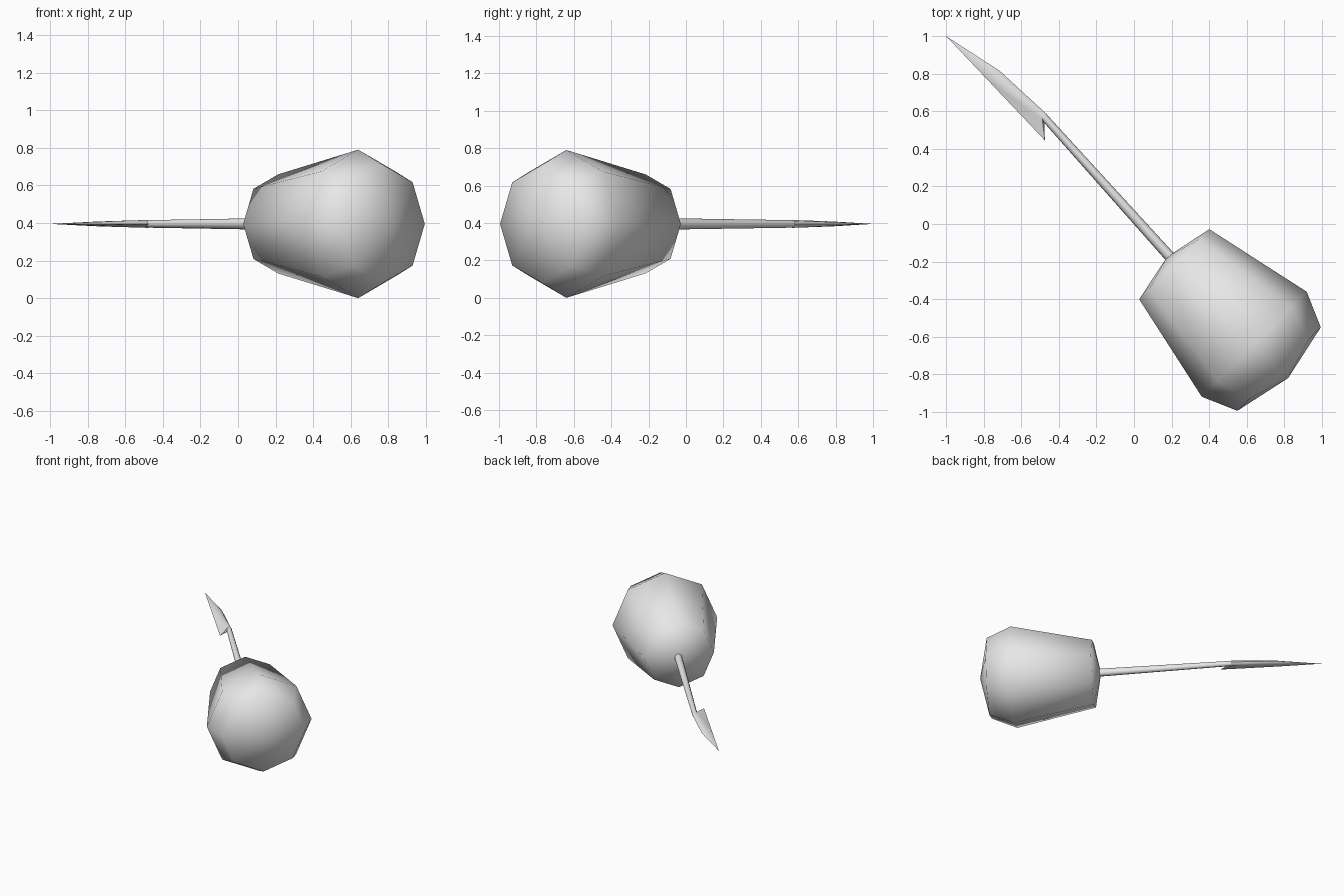
import bpy
import bmesh
import math
from mathutils import Matrix, Vector

if "Cube" in bpy.data.objects:
    bpy.data.objects.remove(bpy.data.objects["Cube"], do_unlink=True)

SIDES = 8
AXIS_HEIGHT = 0.395

grey = bpy.data.materials.new("plain_grey")
grey.use_nodes = True
grey.diffuse_color = (0.8, 0.8, 0.8, 1)
grey.node_tree.nodes["Principled BSDF"].inputs["Base Color"].default_value = (0.8, 0.8, 0.8, 1)

# Local x runs along the model's length, local y across it, z up
PLACE = Matrix.Translation((0, 0, AXIS_HEIGHT)) @ Matrix.Rotation(math.radians(135), 4, "Z")


def ring(along, centre, half_width, half_height):
    """Octagonal cross-section; positive offset is toward the back left."""
    points = []
    for i in range(SIDES):
        a = math.tau * i / SIDES
        side = centre + half_width * math.cos(a)
        points.append(Vector((along, -side, half_height * math.sin(a))))
    return points


def loft(name, rings, start, end, smooth_angle):
    """Skin a chain of rings and close each end with a fan to a point."""
    bm = bmesh.new()
    loops = [[bm.verts.new(p) for p in r] for r in rings]
    for a, b in zip(loops, loops[1:]):
        for i in range(SIDES):
            j = (i + 1) % SIDES
            bm.faces.new((a[i], a[j], b[j], b[i]))
    for loop, point in ((loops[0], start), (loops[-1], end)):
        pole = bm.verts.new((point[0], -point[1], 0))
        for i in range(SIDES):
            bm.faces.new((loop[i], loop[(i + 1) % SIDES], pole))
    bmesh.ops.recalc_face_normals(bm, faces=bm.faces[:])
    bm.transform(PLACE)
    mesh = bpy.data.meshes.new(name)
    bm.to_mesh(mesh)
    bm.free()
    mesh.materials.append(grey)
    obj = bpy.data.objects.new(name, mesh)
    bpy.context.collection.objects.link(obj)
    bpy.ops.object.select_all(action="DESELECT")
    obj.select_set(True)
    bpy.context.view_layer.objects.active = obj
    bpy.ops.object.shade_smooth_by_angle(angle=math.radians(smooth_angle))
    return obj


# Tapered body with a shallow dome on each end
body_profile = [(-1.092, 0.314), (-0.905, 0.395), (-0.303, 0.264)]
loft("body", [ring(u, 0, r, r) for u, r in body_profile],
     (-1.16, 0), (-0.248, 0), 180)

# Slender stalk leaning slightly to one side
loft("stalk", [ring(-0.29, 0.01, 0.029, 0.032), ring(0.74, 0.064, 0.02, 0.02)],
     (-0.29, 0.01), (0.74, 0.064), 60)

# Pointed head, with one corner of its base drawn back into a barb
base = ring(0.74, 0.064, 0.021, 0.021)
base[SIDES // 2] = Vector((0.65, 0.021, 0))
middle = ring(1.082, 0.031, 0.04, 0.013)
loft("barbed_tip", [base, middle], (0.74, 0.064), (1.414, 0), 60)
